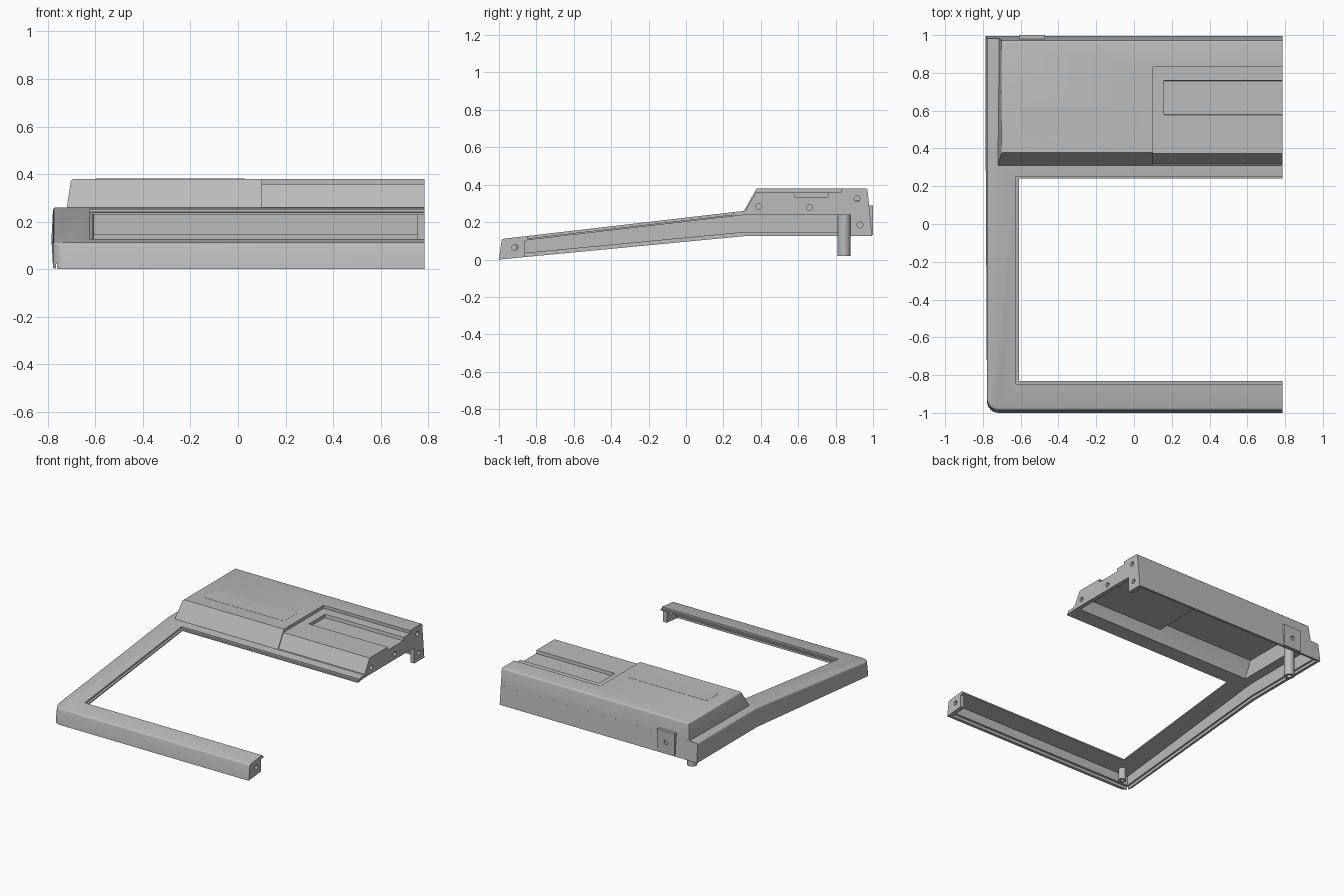
import bpy, bmesh, math
from mathutils import Matrix

if "Cube" in bpy.data.objects:
    bpy.data.objects.remove(bpy.data.objects["Cube"])

grey = bpy.data.materials.new("plain grey")
grey.use_nodes = True
grey.diffuse_color = (0.5, 0.5, 0.5, 1)
grey.node_tree.nodes["Principled BSDF"].inputs["Base Color"].default_value = (0.5, 0.5, 0.5, 1)
END = 0.785


def finish(name, bm):
    bmesh.ops.recalc_face_normals(bm, faces=bm.faces)
    mesh = bpy.data.meshes.new(name)
    bm.to_mesh(mesh)
    bm.free()
    mesh.materials.append(grey)
    ob = bpy.data.objects.new(name, mesh)
    bpy.context.collection.objects.link(ob)
    return ob


def prism_bm(profile, x0, x1):
    """Extrude a (y, z) profile along x."""
    bm = bmesh.new()
    face = bm.faces.new([bm.verts.new((x0, y, z)) for y, z in profile])
    new = bmesh.ops.extrude_face_region(bm, geom=[face])["geom"]
    bmesh.ops.translate(bm, vec=(x1 - x0, 0, 0),
                        verts=[v for v in new if isinstance(v, bmesh.types.BMVert)])
    return bm


def prism(name, profile, x0, x1):
    return finish(name, prism_bm(profile, x0, x1))


def box(name, x, y, z):
    return prism(name, [(y[0], z[0]), (y[1], z[0]), (y[1], z[1]), (y[0], z[1])], *x)


def cylinder(name, loc, radius, depth, axis="Z"):
    bm = bmesh.new()
    bmesh.ops.create_cone(bm, cap_ends=True, segments=24, radius1=radius, radius2=radius, depth=depth)
    if axis != "Z":
        bmesh.ops.rotate(bm, verts=bm.verts, matrix=Matrix.Rotation(math.pi / 2, 3, "Y" if axis == "X" else "X"))
    bmesh.ops.translate(bm, verts=bm.verts, vec=loc)
    return finish(name, bm)


def combine(target, tool, operation="DIFFERENCE"):
    """Apply a boolean and discard the tool."""
    mod = target.modifiers.new("combine", "BOOLEAN")
    mod.operation, mod.solver, mod.object = operation, "EXACT", tool
    graph = bpy.context.evaluated_depsgraph_get()
    graph.update()
    mesh = bpy.data.meshes.new_from_object(target.evaluated_get(graph))
    target.modifiers.clear()
    target.data = mesh
    bpy.data.objects.remove(tool)


def soften(bm, test, width, segments):
    edges = [e for e in bm.edges if test(*[v.co for v in e.verts])]
    bmesh.ops.bevel(bm, geom=edges, offset=width, segments=segments, profile=0.5, affect="EDGES")


# Wedge-shaped frame with a rounded outer front corner
bm = prism_bm([(-1, 0), (0.31, 0.125), (0.995, 0.125), (0.982, 0.26), (0.31, 0.26), (-0.985, 0.11)],
              -END, END)
for v in bm.verts:
    if v.co.x < 0 and (v.co.y < -0.9 or v.co.z > 0.2):
        v.co.x += 0.007
soften(bm, lambda a, b: max(a.x, b.x) < 0 and max(a.y, b.y) < -0.9, 0.06, 6)


def top_rim(a, b):
    def high(p):
        return p.z > 0.1 + 0.115 * (min(p.y, 0.31) + 1) - 0.01
    side = max(a.x, b.x) < -0.7
    front = max(a.y, b.y) < -0.9
    return high(a) and high(b) and (side or front) and min(a.x, b.x) < 0.7


soften(bm, top_rim, 0.012, 3)
shell = finish("case_shell", bm)

# Raised rear housing
bm = prism_bm([(0.31, 0.2), (0.31, 0.26), (0.378, 0.38), (0.97, 0.38), (0.9877, 0.2)], -0.72, END)
for v in bm.verts:
    if v.co.x < 0 and v.co.z > 0.3:
        v.co.x += 0.018
soften(bm, lambda a, b: min(a.z, b.z) > 0.3 and min(a.x, b.x) < 0.7
       and (max(a.x, b.x) < 0 or a.y > 0.9), 0.012, 3)
combine(shell, finish("housing", bm), "UNION")

# Hollow underside, with a stepped lower rim
combine(shell, prism("frame_cavity", [(-0.965, -0.2), (0.965, -0.2), (0.965, 0.238),
                                      (0.31, 0.238), (-0.965, 0.09)], -0.752, 0.755))
combine(shell, prism("rim_step", [(-0.98, -0.2), (0.978, -0.2), (0.978, 0.145),
                                  (0.31, 0.145), (-0.98, 0.022)], -0.765, 0.755))
for x0, x1, top in ((-0.68, 0.09, 0.355), (0.08, 0.755, 0.315)):
    combine(shell, prism("housing_cavity", [(0.345, 0.2), (0.345, 0.25), (0.345 + (top - 0.25) * 0.5, top),
                                            (0.95, top), (0.962, 0.2)], x0, x1))
combine(shell, prism("open_end", [(-0.86, -0.2), (0.88, -0.2), (0.88, 0.238),
                                  (0.31, 0.238), (-0.86, 0.102)], 0.7, 0.9))

# Large opening with a shallow ledge around it
combine(shell, box("opening", (-0.61, 0.9), (-0.832, 0.24), (-0.2, 0.6)))
combine(shell, prism("ledge", [(-0.848, 0.113), (0.252, 0.24), (0.252, 0.3), (-0.848, 0.3)], -0.624, 0.9))

# Sunken panel and trough on the housing
combine(shell, prism("sunken_panel", [(0.3, 0.262), (0.318, 0.262), (0.373, 0.358), (0.83, 0.358),
                                      (0.83, 0.45), (0.3, 0.45)], 0.1, 0.9))
combine(shell, prism("trough", [(0.58, 0.335), (0.757, 0.335), (0.775, 0.45), (0.57, 0.45)], 0.16, 0.9))

# Screw holes in the end walls
for y, z in ((0.39, 0.285), (0.66, 0.278), (0.915, 0.325), (0.93, 0.185), (-0.915, 0.065)):
    combine(shell, cylinder("screw_hole", (0.77, y, z), 0.016, 0.1, "X"))

# Rear screw plate
plate = box("rear_plate", (-0.61, -0.47), (0.972, 1.0), (0.13, 0.29))
combine(plate, cylinder("plate_hole", (-0.54, 1.0, 0.21), 0.016, 0.03, "Y"))

# Mounting posts
posts = []
for name, x, y, low, high, r in (("rear_post", -0.64, 0.845, 0.02, 0.245, 0.034),
                                 ("front_post", -0.67, -0.92, 0.012, 0.105, 0.026)):
    post = cylinder(name, (x, y, (low + high) / 2), r, high - low)
    combine(post, cylinder("post_hole", (x, y, low), r * 0.5, 0.08))
    posts.append(post)

# Flush label panel
label = box("label_panel", (-0.6, 0.03), (0.48, 0.62), (0.378, 0.381))

for ob in bpy.context.selected_objects:
    ob.select_set(False)
for ob in [shell, plate, label] + posts:
    ob.select_set(True)
bpy.context.view_layer.objects.active = shell
bpy.ops.object.shade_smooth_by_angle(angle=math.radians(30))
